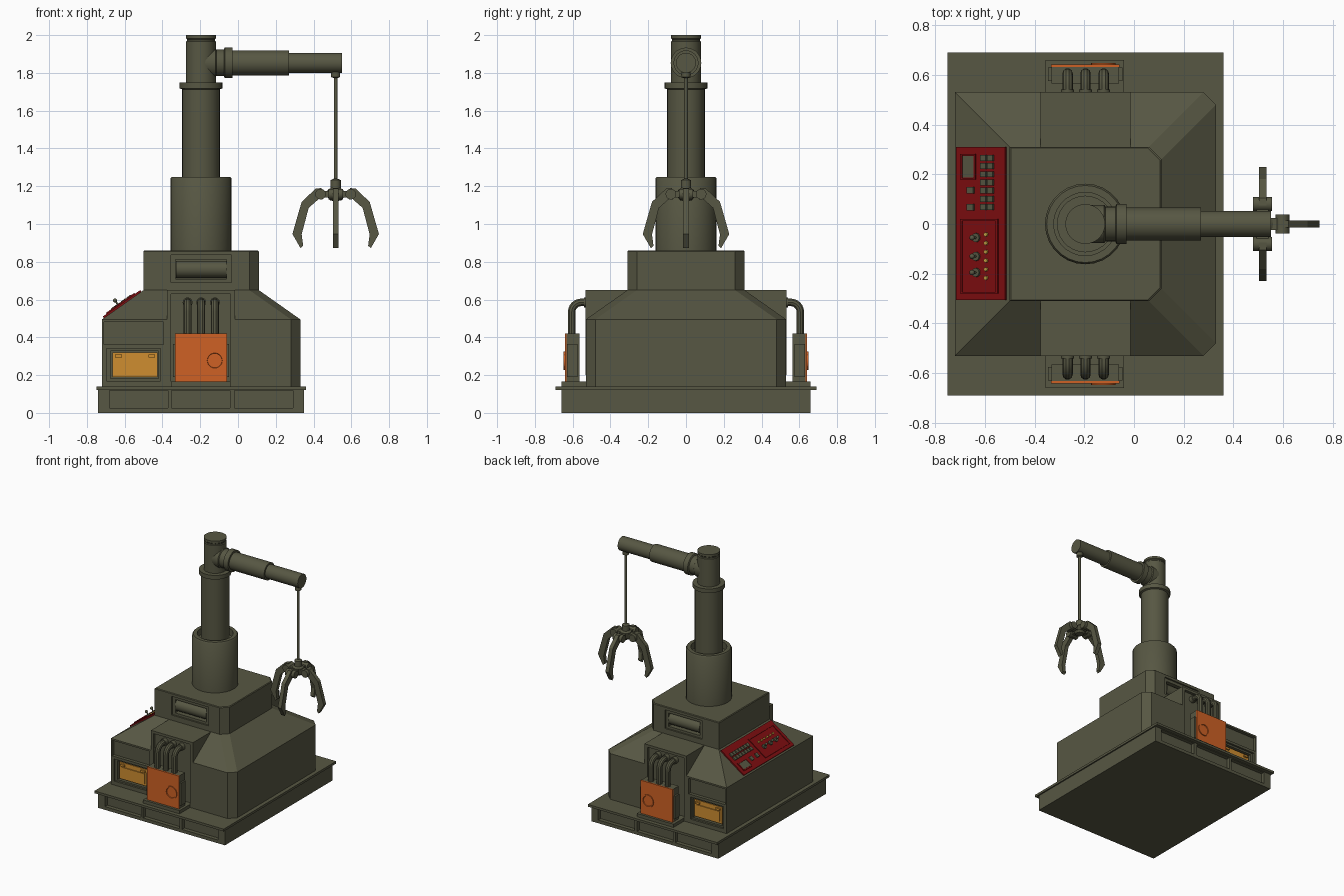
import bpy, bmesh, math
from mathutils import Matrix, Vector

if "Cube" in bpy.data.objects:
    bpy.data.objects.remove(bpy.data.objects["Cube"])


def material(name, rgb):
    m = bpy.data.materials.new(name)
    m.use_nodes = True
    m.diffuse_color = (*rgb, 1)
    m.node_tree.nodes["Principled BSDF"].inputs["Base Color"].default_value = (*rgb, 1)
    return m


GREEN = material("olive green", (0.095, 0.095, 0.056))
ORANGE = material("orange", (0.62, 0.12, 0.018))
AMBER = material("amber", (0.62, 0.27, 0.03))
RED = material("dark red", (0.21, 0.004, 0.005))
YELLOW = material("lamp yellow", (0.7, 0.42, 0.06))


def finish(name, bm, mat=GREEN, smooth=False, matrix=None):
    if matrix:
        bm.transform(matrix)
    bmesh.ops.recalc_face_normals(bm, faces=bm.faces[:])
    me = bpy.data.meshes.new(name)
    bm.to_mesh(me)
    bm.free()
    me.materials.append(mat)
    ob = bpy.data.objects.new(name, me)
    bpy.context.collection.objects.link(ob)
    if smooth:
        bpy.ops.object.select_all(action='DESELECT')
        ob.select_set(True)
        bpy.context.view_layer.objects.active = ob
        bpy.ops.object.shade_smooth_by_angle(angle=math.radians(35))
    return ob


def boxes(name, specs, mat=GREEN, matrix=None):
    """One mesh of boxes, each given as x0, x1, y0, y1, z0, z1."""
    bm = bmesh.new()
    for x0, x1, y0, y1, z0, z1 in specs:
        m = Matrix.Translation(((x0 + x1) / 2, (y0 + y1) / 2, (z0 + z1) / 2))
        m = m @ Matrix.Diagonal((abs(x1 - x0), abs(y1 - y0), abs(z1 - z0), 1))
        bmesh.ops.create_cube(bm, size=1, matrix=m)
    return finish(name, bm, mat, matrix=matrix)


def both(*specs):
    """Repeat boxes on the front and back."""
    return [s for x0, x1, y0, y1, z0, z1 in specs
            for s in ((x0, x1, y0, y1, z0, z1), (x0, x1, -y1, -y0, z0, z1))]


def lathe(name, profile, matrix, mat=GREEN, steps=28):
    """Turn a (radius, height) profile around local z."""
    bm = bmesh.new()
    vs = [bm.verts.new((r, 0, z)) for r, z in profile]
    es = [bm.edges.new(p) for p in zip(vs, vs[1:])]
    bmesh.ops.spin(bm, geom=vs + es, cent=(0, 0, 0), axis=(0, 0, 1),
                   angle=math.tau, steps=steps, use_duplicate=False)
    bmesh.ops.remove_doubles(bm, verts=bm.verts[:], dist=1e-5)
    return finish(name, bm, mat, True, matrix)


def rod(name, r, a, b, mat=GREEN, steps=20):
    a, b = Vector(a), Vector(b)
    turn = (b - a).to_track_quat('Z', 'Y').to_matrix().to_4x4()
    n = (b - a).length
    return lathe(name, [(0, 0), (r, 0), (r, n), (0, n)], Matrix.Translation(a) @ turn, mat, steps)


def boolean(ob, tool, op='DIFFERENCE'):
    mod = ob.modifiers.new("cut", 'BOOLEAN')
    mod.operation, mod.solver, mod.object = op, 'EXACT', tool
    dg = bpy.context.evaluated_depsgraph_get()
    me = bpy.data.meshes.new_from_object(ob.evaluated_get(dg))
    ob.modifiers.clear()
    ob.data = me
    bpy.data.objects.remove(tool)


# Base with recessed panels front and back, and its deck plate
base = boxes("base", [(-0.74, 0.35, -0.66, 0.66, 0, 0.125)])
boolean(base, boxes("base_cutter", both(*[(x, x + 0.31, 0.63, 0.7, 0.025, 0.118)
                                        for x in (-0.68, -0.352, -0.018)])))
boxes("deck_plate", [(-0.75, 0.36, -0.69, 0.69, 0.122, 0.14)])

# Housing: lofted rings with chamfered corners on the left side
bm = bmesh.new()
rings = []
for x0, x1, y, c, z in ((-0.72, 0.33, 0.53, 0.05, 0.138), (-0.72, 0.33, 0.53, 0.05, 0.495),
                        (-0.5, 0.11, 0.31, 0.05, 0.65), (-0.5, 0.11, 0.31, 0.05, 0.855),
                        (-0.495, 0.105, 0.305, 0.05, 0.86)):
    pts = [(x0, -y), (x1 - c, -y), (x1, c - y), (x1, y - c), (x1 - c, y), (x0, y)]
    rings.append([bm.verts.new((px, py, z)) for px, py in pts])
for a, b in zip(rings, rings[1:]):
    for i in range(6):
        j = (i + 1) % 6
        bm.faces.new((a[i], a[j], b[j], b[i]))
bm.faces.new(rings[0])
bm.faces.new(rings[-1])
housing = finish("housing", bm)
boolean(housing, boxes("bay", [(-0.375, -0.015, -0.531, 0.531, 0.2, 0.65)]), 'UNION')
boolean(housing, boxes("recess_cutter", both(
    (-0.355, -0.04, 0.51, 0.6, 0.165, 0.63), (-0.71, -0.394, 0.505, 0.6, 0.362, 0.482),
    (-0.695, -0.41, 0.515, 0.6, 0.17, 0.342), (-0.355, -0.035, 0.298, 0.4, 0.69, 0.835))))
boolean(housing, boxes("deep_cutter", both(
    (-0.33, -0.06, 0.24, 0.36, 0.708, 0.812), (-0.675, -0.42, 0.49, 0.56, 0.182, 0.328))))

# Details repeated on the front and back
boxes("amber_vent", both((-0.664, -0.426, 0.48, 0.505, 0.19, 0.319),
                        (-0.645, -0.445, 0.5, 0.512, 0.205, 0.285)), AMBER)
boxes("vent_clip", both(*[(x, x + 0.035, 0.5, 0.518, 0.293, 0.308) for x in (-0.65, -0.475)]), AMBER)
boxes("unit_shelf", both((-0.355, -0.04, 0.5, 0.66, 0.135, 0.165)))
boxes("unit_box", both((-0.332, -0.06, 0.565, 0.634, 0.165, 0.42),
                       (-0.061, -0.047, 0.575, 0.63, 0.19, 0.365),
                       (-0.345, -0.331, 0.575, 0.63, 0.19, 0.365)))
boxes("unit_front", both((-0.334, -0.058, 0.632, 0.641, 0.165, 0.421)), ORANGE)
for s, side in ((-1, "front"), (1, "back")):
    rod(side + "_roller", 0.045, (-0.328, s * 0.262, 0.76), (-0.062, s * 0.262, 0.76))
    face = Matrix.Translation((-0.123, s * 0.638, 0.277)) @ Matrix.Rotation(-s * math.pi / 2, 4, 'X')
    lathe(side + "_dial", [(0.049, 0), (0.049, 0.01), (0.04, 0.01), (0.038, 0.004), (0, 0.004)],
          face, ORANGE)
    for i, x in enumerate((-0.267, -0.195, -0.122)):
        path = [(0.5, 0.585)] + [(0.555 + 0.05 * math.sin(a), 0.535 + 0.05 * math.cos(a))
                                 for a in [k * math.pi / 12 for k in range(7)]] + [(0.605, 0.41)]
        cu = bpy.data.curves.new("pipe", 'CURVE')
        cu.dimensions, cu.bevel_depth, cu.bevel_resolution = '3D', 0.021, 3
        sp = cu.splines.new('POLY')
        sp.points.add(len(path) - 1)
        for p, (y, z) in zip(sp.points, path):
            p.co = (x, s * y, z, 1)
        cu.materials.append(GREEN)
        ob = bpy.data.objects.new(f"{side}_pipe_{i + 1}", cu)
        bpy.context.collection.objects.link(ob)
        bpy.ops.object.select_all(action='DESELECT')
        ob.select_set(True)
        bpy.context.view_layer.objects.active = ob
        bpy.ops.object.convert(target='MESH')
        bpy.ops.object.shade_smooth_by_angle(angle=math.radians(35))
        rod(f"{side}_flange_{i + 1}", 0.026, (x, s * 0.505, 0.585), (x, s * 0.54, 0.585))

# Control panel lying on the sloped right side
up = Vector((0.22, 0, 0.155)).normalized()
nrm = Vector((-up.z, 0, up.x))
slope = Matrix((up, (0, 1, 0), nrm)).transposed().to_4x4()
slope.translation = (-0.61, 0, 0.5725)


def on_slope(x0, x1, y0, y1, h, low=0.0):
    return ((x0 + 0.61) / up.x, (x1 + 0.61) / up.x, y0, y1, low, h)


def frame(x0, x1, y0, y1, h, w=0.007):
    return [on_slope(x0, x1, y0, y0 + w, h), on_slope(x0, x1, y1 - w, y1, h),
            on_slope(x0, x0 + w, y0, y1, h), on_slope(x1 - w, x1, y0, y1, h)]


boxes("control_panel", [on_slope(-0.71, -0.512, -0.305, 0.31, 0.01, -0.01)]
      + frame(-0.69, -0.54, -0.28, 0.02, 0.016) + frame(-0.69, -0.63, 0.178, 0.282, 0.016), RED, slope)
boxes("screen", [on_slope(-0.682, -0.638, 0.187, 0.273, 0.014)], GREEN, slope)
boxes("panel_keys", [on_slope(x - 0.011, x + 0.011, y - 0.012, y + 0.012, 0.02)
                     for x in (-0.597, -0.568) for y in [0.068 + 0.033 * k for k in range(7)]]
      + [on_slope(-0.662, -0.636, y - 0.013, y + 0.013, 0.02) for y in (0.068, 0.135)], GREEN, slope)


def panel_rod(name, r, x, y, h, mat):
    a = slope @ Vector(((x + 0.61) / up.x, y, 0.005))
    rod(name, r, a, a + nrm * h, mat, 12)


for i, y in enumerate((-0.055, -0.13, -0.195)):
    panel_rod(f"lever_base_{i + 1}", 0.018, -0.627, y, 0.014, GREEN)
    panel_rod(f"lever_{i + 1}", 0.005, -0.627, y, 0.04, GREEN)
    a = slope @ Vector((-0.017 / up.x, y, 0.042))
    bm = bmesh.new()
    bmesh.ops.create_icosphere(bm, subdivisions=2, radius=0.011)
    finish(f"lever_knob_{i + 1}", bm, GREEN, True, Matrix.Translation(a))
for i in range(6):
    panel_rod(f"lamp_{i + 1}", 0.008, -0.587, -0.042 - 0.035 * i, 0.014, YELLOW)

# Telescoping mast and arm
CX, AZ, HX = -0.196, 1.853, 0.517
lathe("mast", [(0, 0.85), (0.162, 0.85), (0.162, 1.24), (0.155, 1.25), (0.127, 1.25), (0.127, 1.2),
               (0.1, 1.2), (0.1, 1.713), (0.114, 1.718), (0.114, 1.75), (0.08, 1.75), (0.08, 1.965),
               (0.075, 1.97), (0.075, 1.978), (0.08, 1.983), (0.08, 2.0), (0, 2.0)],
      Matrix.Translation((CX, 0, 0)))
lathe("arm", [(0, CX), (0.077, CX), (0.077, -0.12), (0.07, -0.115), (0.07, -0.075), (0.081, -0.07),
              (0.081, -0.03), (0.066, -0.03), (0.066, 0.27), (0.053, 0.27), (0.053, 0.55), (0, 0.55)],
      Matrix.Translation((0, 0, AZ)) @ Matrix.Rotation(math.pi / 2, 4, 'Y'))

# Cable and claw hub
lathe("cable_and_hub", [(0, 1.12), (0.03, 1.125), (0.042, 1.14), (0.042, 1.18), (0.027, 1.19),
                        (0.027, 1.232), (0.01, 1.24), (0.01, 1.772), (0.024, 1.778), (0.024, 1.81),
                        (0, 1.81)], Matrix.Translation((HX, 0, 0)), steps=16)

# Four claws, each a bent blade on a knuckle
blade = [(0.075, 1.19), (0.105, 1.188), (0.18, 1.117), (0.229, 0.947), (0.186, 0.872),
         (0.172, 0.885), (0.18, 0.945), (0.143, 1.085), (0.09, 1.132), (0.07, 1.13)]
for i in range(4):
    spot = Matrix.Translation((HX, 0, 0)) @ Matrix.Rotation(i * math.pi / 2, 4, 'Z')
    bm = bmesh.new()
    f = bm.faces.new([bm.verts.new((r, -0.015, z)) for r, z in blade])
    ext = bmesh.ops.extrude_face_region(bm, geom=[f])["geom"]
    bmesh.ops.translate(bm, verts=[v for v in ext if isinstance(v, bmesh.types.BMVert)],
                        vec=(0, 0.03, 0))
    finish(f"claw_{i + 1}", bm, matrix=spot)
    boxes(f"claw_link_{i + 1}", [(0.02, 0.08, -0.024, 0.024, 1.14, 1.175)], matrix=spot)
    rod(f"claw_knuckle_{i + 1}", 0.028, spot @ Vector((0.08, -0.038, 1.158)),
        spot @ Vector((0.08, 0.038, 1.158)))
